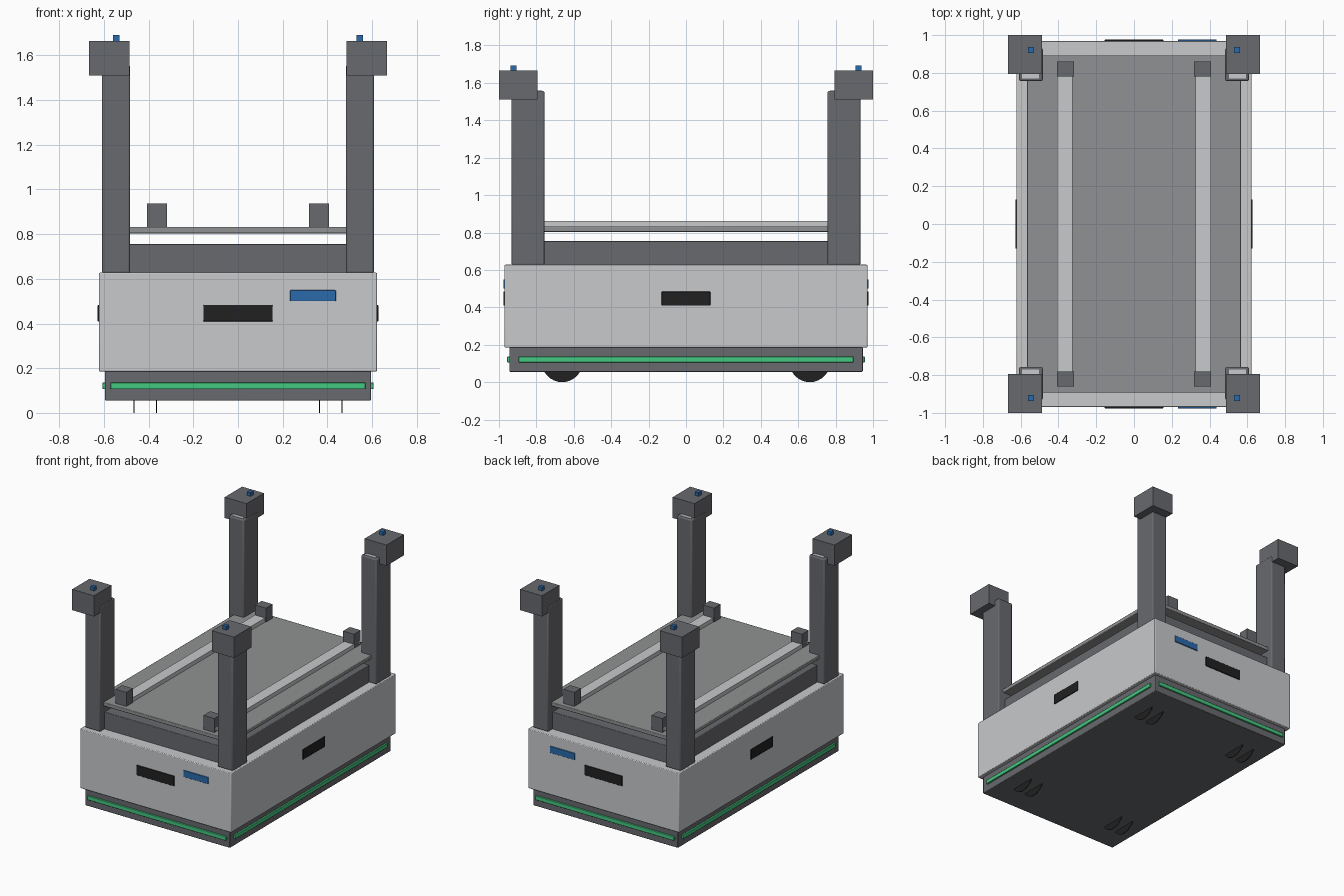
import bpy
import math

cube = bpy.data.objects.get("Cube")
if cube:
    bpy.data.objects.remove(cube, do_unlink=True)


def material(name, rgb):
    m = bpy.data.materials.new(name)
    m.use_nodes = True
    m.diffuse_color = (*rgb, 1)
    m.node_tree.nodes["Principled BSDF"].inputs["Base Color"].default_value = (*rgb, 1)
    return m


DARK = material("dark grey", (0.14, 0.143, 0.155))
LIGHT = material("light grey", (0.58, 0.585, 0.6))
DECK = material("mid grey", (0.28, 0.283, 0.287))
BLACK = material("black", (0.015, 0.015, 0.016))
BLUE = material("blue", (0.024, 0.145, 0.41))
GREEN = material("green", (0.06, 0.58, 0.22))


def box(name, x, y, z, mat, bevel=0):
    """Box spanning the given (low, high) ranges."""
    spans = (x, y, z)
    bpy.ops.mesh.primitive_cube_add(size=1, location=[(a + b) / 2 for a, b in spans])
    o = bpy.context.object
    o.name = name
    o.scale = [abs(b - a) for a, b in spans]
    bpy.ops.object.transform_apply(location=False, rotation=False, scale=True)
    o.data.materials.append(mat)
    if bevel:
        mod = o.modifiers.new("soft edges", "BEVEL")
        mod.width = bevel
        mod.segments = 2
        bpy.ops.object.shade_smooth_by_angle()
    return o


def both(v):
    return (-v, v)


def side(s, a, b):
    return (s * a, s * b)


# Chassis, body shell, lift housing and deck
box("chassis", both(0.595), both(0.945), (0.055, 0.187), DARK, 0.004)
box("body_shell", both(0.622), both(0.97), (0.185, 0.628), LIGHT, 0.005)
box("lift_housing", both(0.55), both(0.88), (0.62, 0.755), DARK, 0.004)
box("deck", both(0.567), both(0.893), (0.804, 0.832), DECK, 0.004)

# Light strips, sensor windows and panels on the outer walls
for s, end in ((-1, "front"), (1, "back")):
    box(end + "_light_strip", both(0.57), side(s, 0.94, 0.957), (0.106, 0.136), GREEN, 0.003)
    box(end + "_sensor", both(0.155), side(s, 0.965, 0.977), (0.409, 0.484), BLACK, 0.003)
    box(end + "_panel", (0.233, 0.438), side(s, 0.965, 0.977), (0.5, 0.549), BLUE, 0.003)
for s, flank in ((-1, "right"), (1, "left")):
    box(flank + "_light_strip", side(s, 0.59, 0.607), both(0.895), (0.106, 0.136), GREEN, 0.003)
    box(flank + "_sensor", side(s, 0.617, 0.628), both(0.13), (0.409, 0.484), BLACK, 0.003)
    box(flank + "_deck_rail", side(s, 0.325, 0.408), both(0.85), (0.83, 0.862), LIGHT)

# Corner posts, their heads, deck stops and wheels
for sy, end in ((-1, "front"), (1, "back")):
    for sx, flank in ((-1, "right"), (1, "left")):
        tag = end + "_" + flank + "_"
        box(tag + "post", side(sx, 0.483, 0.609), side(sy, 0.757, 0.932), (0.625, 1.557), DARK, 0.008)
        box(tag + "post_insert", side(sx, 0.502, 0.592), side(sy, 0.77, 0.915), (1.55, 1.56), LIGHT)
        box(tag + "head", side(sx, 0.486, 0.666), side(sy, 0.795, 1.0), (1.51, 1.665), DARK)
        box(tag + "beacon", side(sx, 0.53, 0.56), side(sy, 0.905, 0.938), (1.66, 1.692), BLUE)
        box(tag + "deck_stop", side(sx, 0.318, 0.408), side(sy, 0.782, 0.86), (0.83, 0.937), DARK)
        for part, x in (("inner", 0.365), ("outer", 0.465)):
            bpy.ops.mesh.primitive_cylinder_add(
                vertices=32, radius=0.11, depth=0.004,
                location=(sx * x, sy * 0.662, 0.11), rotation=(0, math.pi / 2, 0))
            disc = bpy.context.object
            disc.name = tag + part + "_wheel_disc"
            disc.data.materials.append(BLACK)
            bpy.ops.object.shade_smooth_by_angle()
